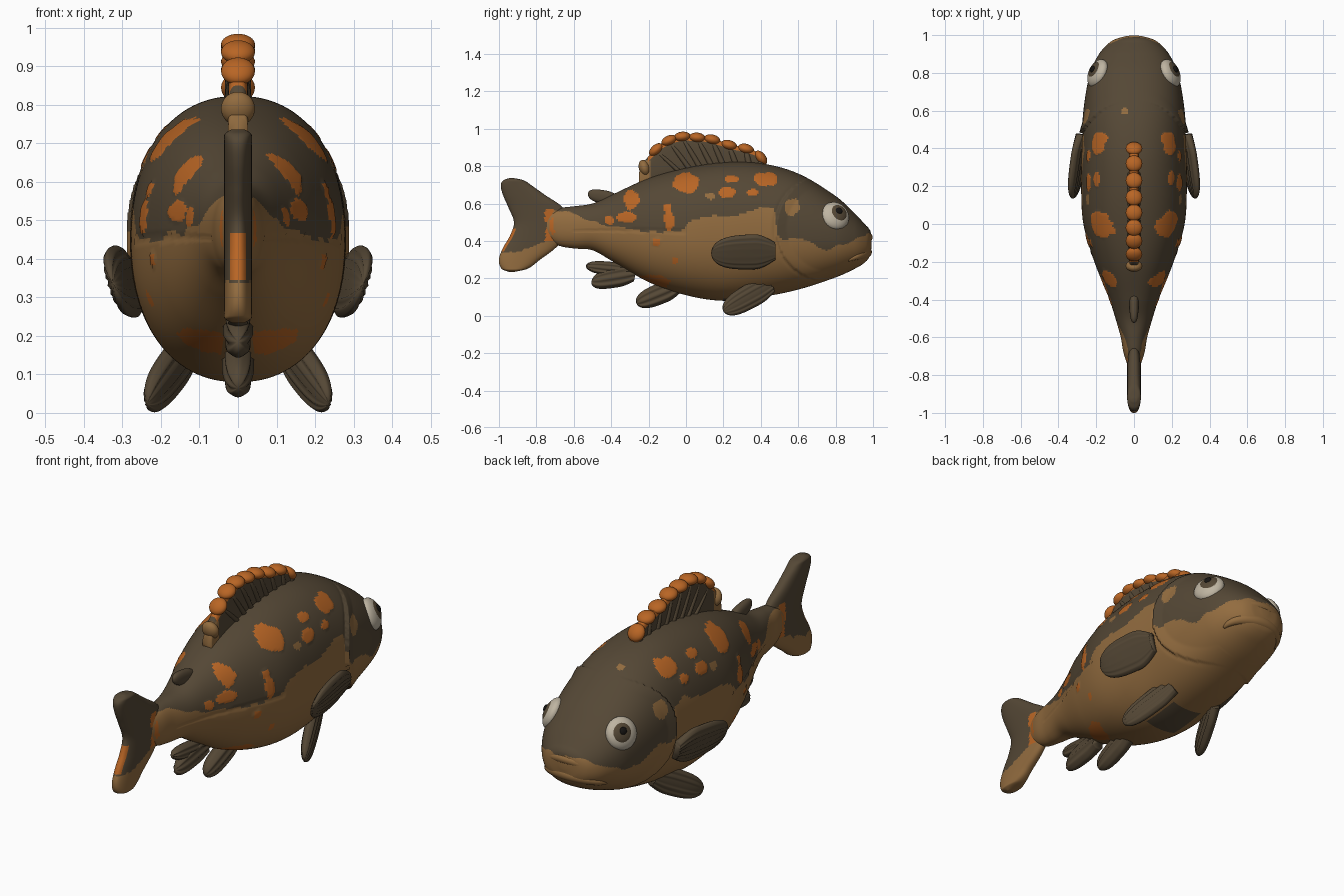
import bpy, bmesh, math
from mathutils import Vector, noise

cube = bpy.data.objects.get("Cube")
if cube:
    bpy.data.objects.remove(cube, do_unlink=True)


def material(name, colour):
    mat = bpy.data.materials.new(name)
    mat.use_nodes = True
    mat.diffuse_color = (*colour, 1)
    mat.node_tree.nodes["Principled BSDF"].inputs["Base Color"].default_value = (*colour, 1)
    return mat


PALETTE = [material("dark brown", (.09, .064, .036)),
           material("tan", (.29, .15, .05)),
           material("orange", (.48, .13, .018)),
           material("cream", (.52, .46, .36)),
           material("black", (.008, .007, .006))]
DARK, TAN, ORANGE, CREAM, BLACK = range(len(PALETTE))


def curve_at(keys, t):
    """Smooth value (or values) at t from a sorted list of (t, value...) keys."""
    t = min(max(t, keys[0][0]), keys[-1][0])
    i = max(k for k in range(len(keys) - 1) if keys[k][0] <= t)
    a, b = keys[i], keys[i + 1]
    before, after = keys[max(i - 1, 0)], keys[min(i + 2, len(keys) - 1)]
    step = b[0] - a[0]
    s = (t - a[0]) / step
    out = []
    for k in range(1, len(a)):
        m0 = (b[k] - before[k]) / (b[0] - before[0]) * step
        m1 = (after[k] - a[k]) / (after[0] - a[0]) * step
        out.append(a[k] + s * (m0 + s * (3 * (b[k] - a[k]) - 2 * m0 - m1
                                         + s * (2 * (a[k] - b[k]) + m0 + m1))))
    return out[0] if len(out) == 1 else out


def oval(centre, u, v, count, power=2.0, ribs=0):
    """Superellipse ring, optionally ribbed along its v direction."""
    ring = []
    for k in range(count):
        a = math.tau * k / count
        c, s = math.cos(a), math.sin(a)
        c = math.copysign(abs(c) ** (2 / power), c)
        s = math.copysign(abs(s) ** (2 / power), s)
        rib = 1 + .16 * math.cos(ribs * math.pi * c) if ribs else 1
        ring.append(Vector(centre) + Vector(u) * c + Vector(v) * s * rib)
    return ring


def finish(name, bm, rule):
    bmesh.ops.recalc_face_normals(bm, faces=bm.faces)
    for face in bm.faces:
        face.smooth = True
        face.material_index = rule(face.calc_center_median()) if callable(rule) else rule
    mesh = bpy.data.meshes.new(name)
    bm.to_mesh(mesh)
    bm.free()
    for mat in PALETTE:
        mesh.materials.append(mat)
    obj = bpy.data.objects.new(name, mesh)
    bpy.context.collection.objects.link(obj)


def loft(name, rings, rule, shape=None):
    bm = bmesh.new()
    rows = [[bm.verts.new(shape(p) if shape else p) for p in ring] for ring in rings]
    n = len(rows[0])
    for a, b in zip(rows, rows[1:]):
        for k in range(n):
            bm.faces.new((a[k], a[(k + 1) % n], b[(k + 1) % n], b[k]))
    bm.faces.new(rows[0])
    bm.faces.new(rows[-1])
    finish(name, bm, rule)


def fin(name, root, tip, across, width, thick, ribs=5, rule=DARK, flare=.3):
    """Rounded paddle running from root to tip; flare narrows the root."""
    root, tip, across = Vector(root), Vector(tip), Vector(across).normalized()
    normal = (tip - root).cross(across).normalized()
    rings = []
    for k in range(33):
        t = .5 - .5 * math.cos(k / 32 * math.pi)
        end = max(1 - t ** 5, .0004) ** .5
        wide = width * (1 - flare + flare * math.sin(min(t * 3, 1) * math.pi / 2)) * end
        rings.append(oval(root.lerp(tip, t), across * wide, normal * thick * end, 48, 2.3, ribs))
    loft(name, rings, rule)


def ball(name, centre, size, rule, axis=(0, 0, 1)):
    bm = bmesh.new()
    bmesh.ops.create_uvsphere(bm, u_segments=32, v_segments=24, radius=1)
    turn = Vector(axis).to_track_quat('Z', 'Y')
    for v in bm.verts:
        v.co = Vector(centre) + turn @ (v.co * Vector(size))
    finish(name, bm, rule)


# Body: y, top, bottom, half width
BODY = [(-.76, .55, .42, .03), (-.68, .575, .375, .056), (-.6, .585, .36, .07),
        (-.5, .60, .35, .098), (-.4, .645, .295, .13), (-.2, .735, .18, .21),
        (0, .79, .11, .268), (.2, .82, .08, .28), (.4, .815, .10, .277),
        (.6, .76, .14, .268), (.8, .64, .205, .232), (.9, .55, .25, .185),
        (.96, .485, .288, .13), (.985, .455, .325, .08), (.993, .42, .375, .02)]
# Height of the line between dark back and tan belly
BORDER = [(-.76, .56), (-.6, .555), (-.5, .5), (-.3, .465), (-.13, .45), (-.02, .47),
          (.05, .52), (.25, .54), (.47, .565), (.49, .43), (.6, .41), (.72, .365),
          (.8, .365), (.9, .405), (1, .445)]
# Patches: y, z, y radius, z radius, colour
PATCHES = [(0, .71, .07, .055, ORANGE), (.22, .66, .045, .03, ORANGE), (.43, .73, .06, .04, ORANGE),
           (.24, .73, .04, .02, ORANGE), (.36, .66, .03, .02, ORANGE), (-.29, .62, .045, .05, ORANGE),
           (-.32, .525, .06, .03, ORANGE), (-.41, .51, .025, .025, ORANGE), (-.09, .51, .03, .05, ORANGE),
           (-.1, .58, .02, .02, ORANGE), (-.16, .395, .022, .02, ORANGE), (-.06, .295, .02, .02, ORANGE),
           (-.18, .18, .09, .04, ORANGE), (-.73, .48, .025, .1, ORANGE),
           (.57, .58, .04, .045, TAN), (.13, .64, .025, .02, TAN)]


def in_patch(p, patch):
    y, z, ry, rz, _ = patch
    d = ((p.y - y) / ry) ** 2 + ((p.z - z) / rz) ** 2
    return d < 1.6 and abs(p.x) > .04 and d < 1 + .5 * noise.noise(p * 25)


def body_colour(p):
    for patch in PATCHES:
        if in_patch(p, patch):
            return patch[-1]
    if p.z < .17 and abs(p.x) < .09 and abs(p.y - .3) < .1:
        return DARK
    if (p - Vector((-.05, .6, .76))).length < .02:
        return TAN
    return TAN if p.z < curve_at(BORDER, p.y) + .02 * noise.noise(p * 14) else DARK


def body_shape(p):
    """Raised gill cover, lateral groove and slightly swollen patches."""
    out = 1.0
    d = math.hypot((p.y - .77) / .29, (p.z - .47) / .29)
    if p.y < .8 and .8 < d < 1:
        out += .055 * (d - .8) / .2
    elif p.y < .8 and 1 <= d < 1.08:
        out -= .02 * (1.08 - d) / .08
    if -.6 < p.y < 0 and abs(p.z - .455) < .008:
        out -= .02
    if any(in_patch(p, patch) for patch in PATCHES[:11]):
        out += .015
    return Vector((p.x * out, p.y, p.z))


rings = []
for k in range(251):
    y = -.76 + 1.753 * math.sin(k / 250 * 1.45) / math.sin(1.45)
    top, bottom, half = curve_at(BODY, y)
    rings.append(oval((0, y, (top + bottom) / 2), (half, 0, 0), (0, 0, (top - bottom) / 2), 200, 2.2))
loft("body", rings, body_colour, body_shape)

# Tail: z, rear edge, front edge
TAIL = [(.234, -.945, -.92), (.25, -.985, -.85), (.3, -1, -.78), (.36, -.98, -.7), (.43, -.94, -.64),
        (.5, -.92, -.62), (.58, -.95, -.66), (.65, -.98, -.76), (.7, -.99, -.83),
        (.725, -.975, -.87), (.736, -.945, -.92)]


def tail_colour(p):
    wobble = .015 * noise.noise(p * 30)
    if abs(p.y + .73 + wobble) < .02 and .4 < p.z < .57:
        return ORANGE
    if p.y < -.9 and abs(p.z - .405) < .06 and abs(p.x) < .02:
        return ORANGE
    if p.y > -.72 and p.z < .565:
        return TAN
    return TAN if p.z < .34 + wobble + .35 * max(p.y + .9, 0) else DARK


rings = []
for k in range(91):
    z = .485 - .251 * math.cos(k / 90 * math.pi)
    rear, front = curve_at(TAIL, z)
    half = .036 * min(1, (front - rear) / .12) ** .5
    rings.append(oval((0, (rear + front) / 2, z), (0, (front - rear) / 2, 0), (half, 0, 0), 96, 2.4))
loft("tail_fin", rings, tail_colour)

# Spiny dorsal fin: membrane with an orange rim, spines and swollen tips
CREST = [(-.25, .78), (-.22, .84), (-.16, .905), (-.1, .95), (-.02, .975), (.06, .97),
         (.14, .96), (.23, .93), (.32, .91), (.38, .885), (.43, .82)]


def membrane_colour(p):
    if p.y < -.19 and p.z < .83:
        return TAN
    return ORANGE if p.y > -.2 and p.z > curve_at(CREST, p.y) - .038 else DARK


rings = []
for k in range(101):
    y = -.25 + .68 * k / 100
    top, bottom = curve_at(CREST, y) - .012, curve_at(BODY, y)[0] - .04
    rings.append(oval((0, y, (top + bottom) / 2), (.026, 0, 0), (0, 0, (top - bottom) / 2), 64, 3))
loft("dorsal_membrane", rings, membrane_colour)
for i, y in enumerate((-.16, -.09, -.02, .06, .14, .23, .32, .4)):
    z = curve_at(CREST, y)
    root = y * .75 + .1
    fin(f"dorsal_spine_{i}", (0, root, curve_at(BODY, root)[0] - .03), (0, y, z - .02),
        (0, 1, 0), .022, .034, 0, flare=0)
    slope = (curve_at(CREST, y + .02) - curve_at(CREST, y - .02)) / .04
    ball(f"dorsal_tip_{i}", (0, y, z - .018), (.044, .044, .027), ORANGE, (0, -slope, 1))
ball("dorsal_rear_knob", (0, -.222, .79), (.044, .03, .045), TAN, (0, -.3, 1))

# Fins on the centre line
fin("rear_dorsal_fin", (0, -.37, .62), (0, -.525, .65), (0, 0, 1), .038, .024, 0)
fin("rear_anal_fin_upper", (0, -.3, .24), (0, -.535, .265), (0, 0, 1), .038, .028, 3)
fin("rear_anal_fin_lower", (0, -.27, .225), (0, -.505, .185), (0, .2, 1), .06, .034, 3)
fin("front_anal_fin", (0, -.05, .155), (0, -.265, .065), (0, -.45, 1), .056, .036, 3)

# Paired fins and eyes
for side, s in (("left", 1), ("right", -1)):
    fin(f"{side}_pectoral_fin", (s * .275, .475, .345), (s * .325, .135, .335), (s * .32, 0, 1),
        .098, .026, 7, flare=.5)
    fin(f"{side}_pelvic_fin", (s * .13, .45, .165), (s * .235, .2, .025), (s * .15, -.5, 1), .066, .028, 5)
    axis = Vector((s * .84, .38, .38)).normalized()
    centre = Vector((s * .192, .797, .533))
    ball(f"{side}_eye", centre, (.079, .079, .042), CREAM, axis)
    iris = centre + axis * .019 + Vector((0, .006, .004))
    ball(f"{side}_iris", iris, (.053, .053, .022), DARK, axis)
    ball(f"{side}_pupil", iris + axis * .014 + Vector((0, .004, .012)), (.018, .018, .009), BLACK, axis)


# Lips: tubes bent around the snout
def lip(name, tip_y, tip_z, corner_y, corner_z, half, radius):
    rings = []
    for k in range(41):
        a = math.pi * (k / 40 - .5)
        c = math.cos(a)
        centre = (half * math.sin(a), corner_y + (tip_y - corner_y) * c, corner_z + (tip_z - corner_z) * c)
        out = Vector((math.sin(a), c, 0))
        r = radius * (.3 + .7 * c)
        rings.append(oval(centre, out * r, (0, 0, r), 20))
    loft(name, rings, TAN)


lip("upper_lip", .974, .42, .87, .335, .165, .024)
lip("lower_lip", .962, .34, .87, .3, .155, .032)
